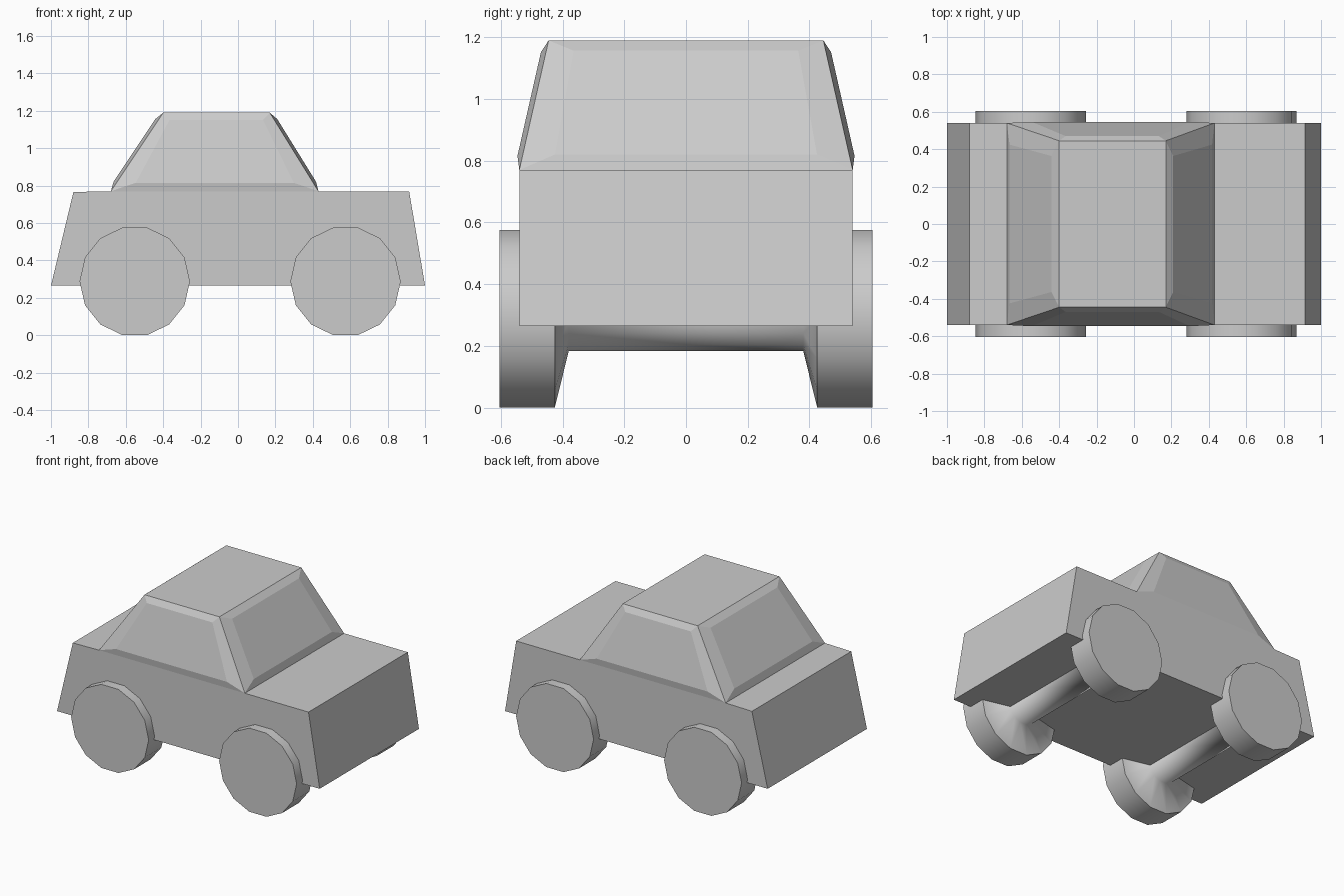
import bpy, bmesh, math
from mathutils import Vector

if "Cube" in bpy.data.objects:
    bpy.data.objects.remove(bpy.data.objects["Cube"])


def finish(bm, name):
    bmesh.ops.recalc_face_normals(bm, faces=bm.faces)
    mesh = bpy.data.meshes.new(name)
    bm.to_mesh(mesh)
    bm.free()
    obj = bpy.data.objects.new(name, mesh)
    bpy.context.collection.objects.link(obj)
    return obj


def car_body():
    bm = bmesh.new()
    half = 0.54
    # x, z, half-width along the side outline
    outline = [(-1, .265, half), (1, .265, half), (.915, .77, half), (.43, .77, half),
               (.17, 1.19, .445), (-.40, 1.19, .445), (-.68, .77, half), (-.88, .766, half)]
    right = [bm.verts.new((x, -w, z)) for x, z, w in outline]
    left = [bm.verts.new((x, w, z)) for x, z, w in outline]
    n = len(outline)
    strips = [bm.faces.new((right[i], right[(i + 1) % n], left[(i + 1) % n], left[i]))
              for i in range(n)]

    # Lower side panels and cabin sides
    cabin = [strips[3], strips[5]]
    for side in (right, left):
        bm.faces.new([side[i] for i in (0, 1, 2, 3, 6, 7)])
        cabin.append(bm.faces.new(side[3:7]))

    # Slightly raised window panels on all four cabin faces
    bmesh.ops.recalc_face_normals(bm, faces=bm.faces)
    for face in cabin:
        a, b, c, d = outer = list(face.verts)
        normal = face.normal.copy()

        def panel_vert(u, v):
            p = a.co.lerp(b.co, u).lerp(d.co.lerp(c.co, u), v)
            return bm.verts.new(p + normal * .016)

        inner = [panel_vert(u, v) for u, v in ((.1, .1), (.9, .1), (.9, .9), (.1, .9))]
        bm.faces.remove(face)
        bm.faces.new(inner)
        for i in range(4):
            j = (i + 1) % 4
            bm.faces.new((outer[i], outer[j], inner[j], inner[i]))
    return finish(bm, "car_body")


def wheel_pair(name, x):
    # Two wheels and their axle, turned around the y axis
    bm = bmesh.new()
    sides, big = 14, .295
    profile = [(-.605, big), (-.425, big), (-.38, .108), (.38, .108), (.425, big), (.605, big)]
    rings = []
    for y, r in profile:
        rings.append([bm.verts.new((x + r * math.cos(math.tau * i / sides), y,
                                    .2885 + r * math.sin(math.tau * i / sides)))
                      for i in range(sides)])
    for r0, r1 in zip(rings, rings[1:]):
        for i in range(sides):
            j = (i + 1) % sides
            bm.faces.new((r0[i], r0[j], r1[j], r1[i])).smooth = True
    bm.faces.new(rings[0])
    bm.faces.new(rings[-1])
    # Keep the tread rims crisp
    for k in (0, 1, 4, 5):
        for i in range(sides):
            bm.edges.get((rings[k][i], rings[k][(i + 1) % sides])).smooth = False
    return finish(bm, name)


car_body()
wheel_pair("rear_wheels_and_axle", -.552)
wheel_pair("front_wheels_and_axle", .575)
